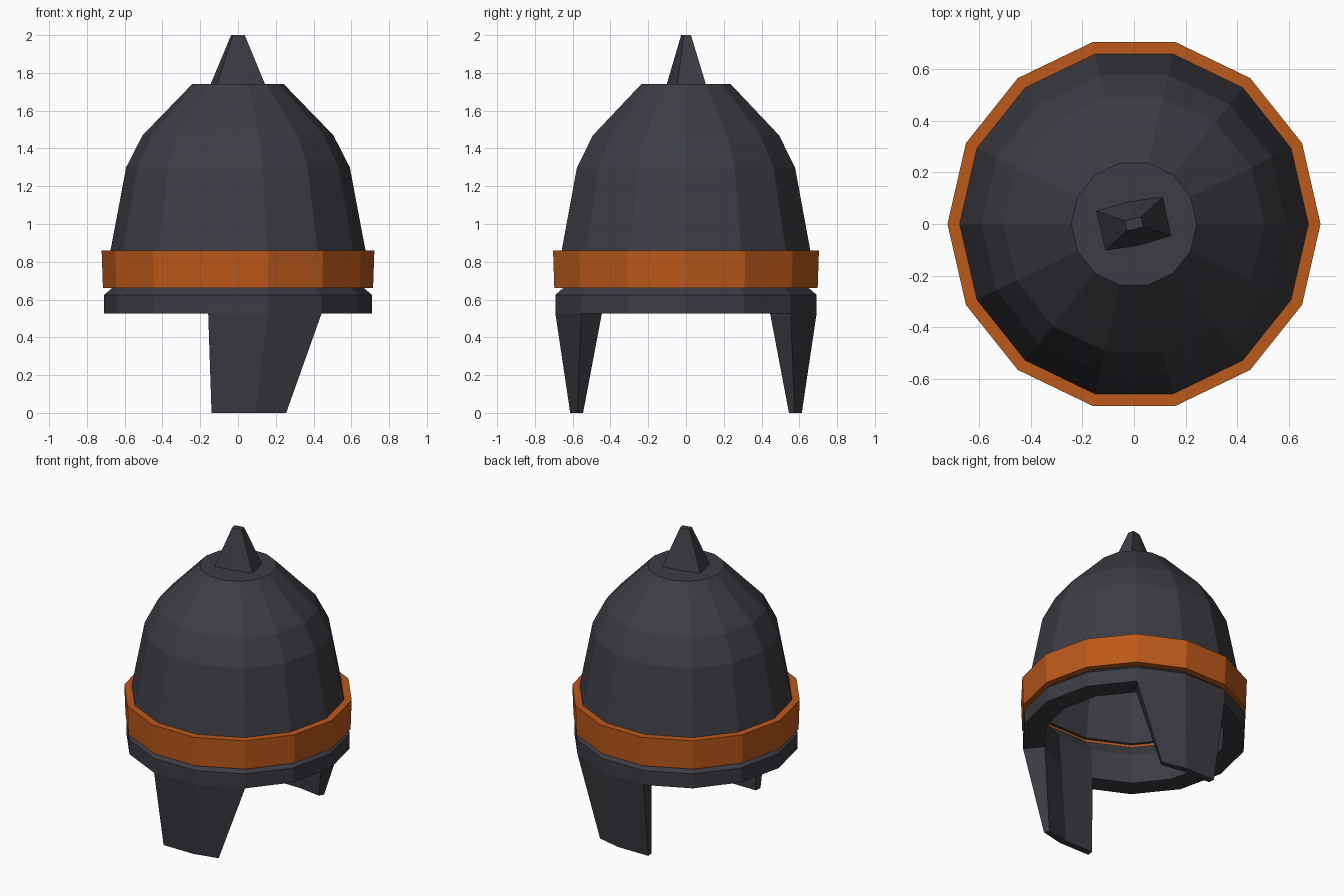
import bpy, bmesh
from math import sin, cos, tau

if "Cube" in bpy.data.objects:
    bpy.data.objects.remove(bpy.data.objects["Cube"])

SIDES = 14


def material(name, rgb):
    m = bpy.data.materials.new(name)
    m.diffuse_color = (*rgb, 1)
    m.use_nodes = True
    m.node_tree.nodes["Principled BSDF"].inputs["Base Color"].default_value = m.diffuse_color
    return m


iron = material("dark_iron", (0.045, 0.045, 0.056))
bronze = material("bronze", (0.5, 0.1, 0.01))


def loft(name, rings, mat, closed=False):
    """Skin a stack of point rings; cap the ends, or join last to first."""
    bm = bmesh.new()
    vr = [[bm.verts.new(p) for p in ring] for ring in rings]
    n = len(vr[0])
    pairs = list(zip(vr, vr[1:]))
    if closed:
        pairs.append((vr[-1], vr[0]))
    else:
        bm.faces.new(vr[0])
        bm.faces.new(vr[-1])
    for a, b in pairs:
        for i in range(n):
            j = (i + 1) % n
            bm.faces.new((a[i], a[j], b[j], b[i]))
    bmesh.ops.recalc_face_normals(bm, faces=bm.faces)
    mesh = bpy.data.meshes.new(name)
    bm.to_mesh(mesh)
    bm.free()
    mesh.materials.append(mat)
    ob = bpy.data.objects.new(name, mesh)
    bpy.context.collection.objects.link(ob)
    return ob


def polar(r, i, z):
    a = tau * i / SIDES
    return (r * cos(a), r * sin(a), z)


def lathe(name, profile, mat, closed=False):
    rings = [[polar(r, i, z) for i in range(SIDES)] for r, z in profile]
    return loft(name, rings, mat, closed)


# Faceted skull, a thin shell open at the bottom
lathe("dome", [(0.243, 1.74), (0.505, 1.47), (0.592, 1.30), (0.675, 0.86),
               (0.655, 0.86), (0.574, 1.30), (0.49, 1.457), (0.235, 1.72)], iron)

# Coloured band around the brow
lathe("brow_band", [(0.715, 0.66), (0.722, 0.86), (0.675, 0.86), (0.67, 0.66)],
      bronze, closed=True)

# Thick lower rim, tucked up inside the band
lathe("rim", [(0.709, 0.525), (0.709, 0.625), (0.668, 0.66), (0.665, 0.84),
              (0.59, 0.74), (0.57, 0.525)], iron, closed=True)

# Cheek guards follow two rim facets and taper downwards
for side, name in ((1, "cheek_guard_front"), (-1, "cheek_guard_back")):
    steps = (-4, -3, -2)
    top = [polar(0.709, i, 0.525) for i in steps]
    top += [polar(0.57, i, 0.525) for i in reversed(steps)]
    bottom = [(-0.14, -0.613, 0), (0.09, -0.613, 0), (0.255, -0.575, 0),
              (0.235, -0.545, 0), (0.08, -0.57, 0), (-0.135, -0.57, 0)]
    loft(name, [[(x, side * y, z) for x, y, z in ring] for ring in (top, bottom)], iron)

# Crest spike with a slightly twisted base
base = [(-0.145, 0.05), (-0.02, 0.086), (0.11, 0.105),
        (0.143, -0.045), (0.02, -0.082), (-0.11, -0.102)]
loft("spike", [[(x, y, 1.74) for x, y in base],
               [(x * 0.25, y * 0.25, 2.0) for x, y in base]], iron)
